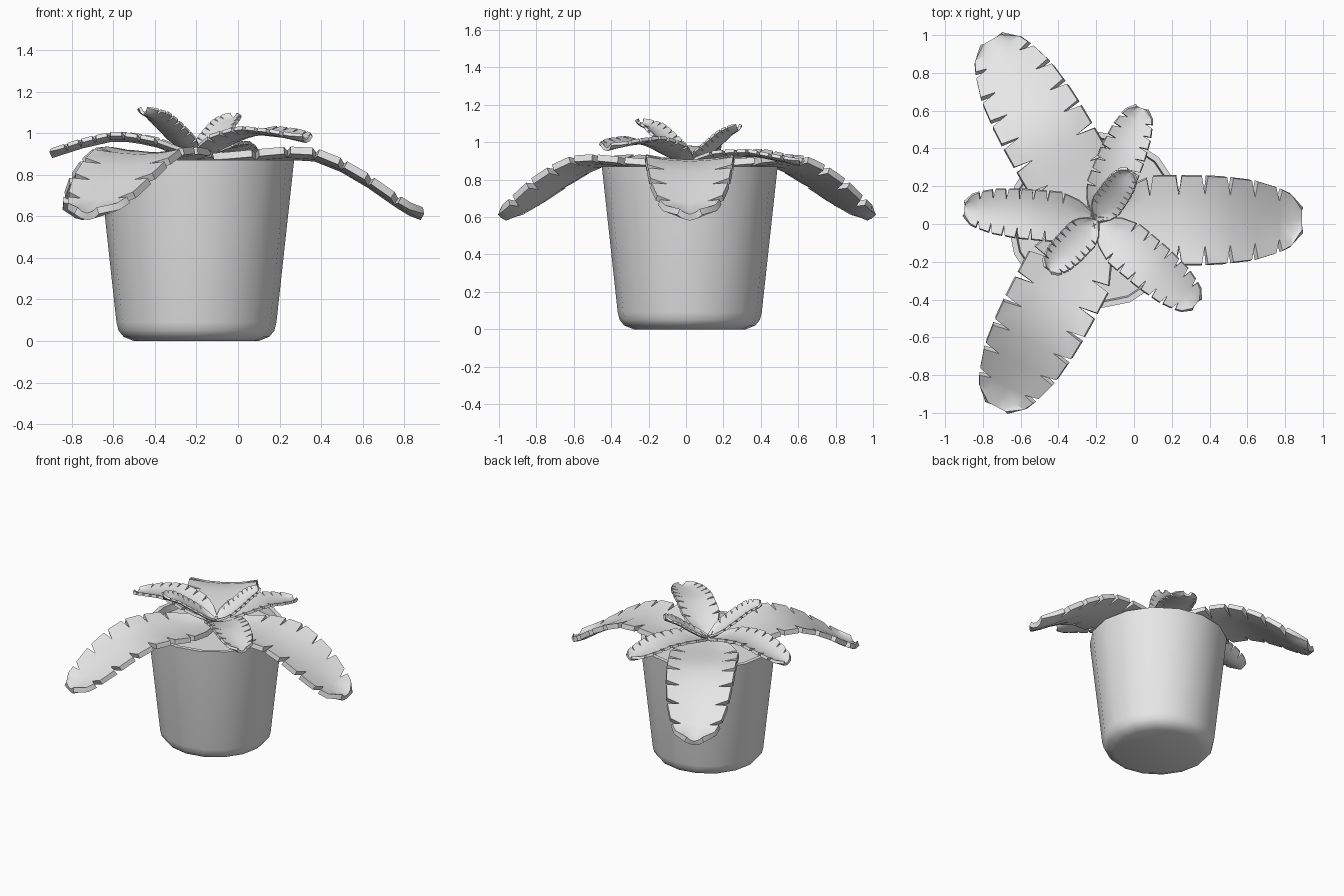
import bpy, bmesh, math

if "Cube" in bpy.data.objects:
    bpy.data.objects.remove(bpy.data.objects["Cube"], do_unlink=True)

CENTER = (-0.2, 0.02)
SIDES = 16

grey = bpy.data.materials.new("plain grey")
grey.use_nodes = True
grey.diffuse_color = (0.8, 0.8, 0.8, 1)
grey.node_tree.nodes["Principled BSDF"].inputs["Base Color"].default_value = (0.8, 0.8, 0.8, 1)


def interp(points, t):
    """Piecewise linear lookup in a short list of (t, value) pairs."""
    for (a, va), (b, vb) in zip(points, points[1:]):
        if t <= b:
            return va + (vb - va) * (t - a) / (b - a)
    return points[-1][1]


def finish(name, bm, angle, thickness=0):
    mesh = bpy.data.meshes.new(name)
    bm.to_mesh(mesh)
    bm.free()
    obj = bpy.data.objects.new(name, mesh)
    bpy.context.collection.objects.link(obj)
    mesh.materials.append(grey)
    bpy.ops.object.select_all(action='DESELECT')
    obj.select_set(True)
    bpy.context.view_layer.objects.active = obj
    if thickness:
        mod = obj.modifiers.new("Thickness", 'SOLIDIFY')
        mod.thickness = thickness
        mod.offset = -1
        bpy.ops.object.modifier_apply(modifier=mod.name)
    bpy.ops.object.shade_smooth_by_angle(angle=math.radians(angle))
    return obj


def lathe(name, profile, cap_first=False, cap_last=False):
    """Sweep a radius/height profile around the pot axis."""
    bm = bmesh.new()
    rings = []
    for r, z in profile:
        turns = [2 * math.pi * i / SIDES for i in range(SIDES)]
        rings.append([bm.verts.new((CENTER[0] + r * math.cos(a), CENTER[1] + r * math.sin(a), z))
                      for a in turns])
    for low, high in zip(rings, rings[1:]):
        for i in range(SIDES):
            j = (i + 1) % SIDES
            bm.faces.new((low[i], low[j], high[j], high[i]))
    if cap_first:
        bm.faces.new(rings[0][::-1])
    if cap_last:
        bm.faces.new(rings[-1])
    return finish(name, bm, 35)


# Pot with rounded foot and thin rim, filled with soil
lathe("pot", [(0.3, 0), (0.35, 0.02), (0.375, 0.05), (0.385, 0.09), (0.47, 0.87),
              (0.44, 0.87), (0.43, 0.8)], cap_first=True)
lathe("soil", [(0.433, 0.82)], cap_last=True)

# Relative half width along a leaf
WIDTH = [(0, 0.15), (0.14, 0.72), (0.28, 1), (0.6, 0.98), (0.78, 0.88),
         (0.89, 0.72), (0.95, 0.57), (1, 0.22)]


def leaf(name, angle, length, half_width, heights, teeth, thickness, cup=0.12):
    """Cupped blade whose edges are cut by narrow triangular notches."""
    bm = bmesh.new()
    a = math.radians(angle)
    notches = [0.26 + 0.63 * (i / (teeth - 1)) ** 0.93 for i in range(teeth)]
    rows = [0, 0.14] + notches + [0.95, 1]
    gap = 0.09 / teeth

    def point(t, across):
        w = half_width * interp(WIDTH, t) * across
        s = t * length
        z = interp(heights, t) + cup * half_width * across ** 2
        return bm.verts.new((CENTER[0] + s * math.cos(a) - w * math.sin(a),
                             CENTER[1] + s * math.sin(a) + w * math.cos(a), z))

    def quad(*corners):
        face = bm.faces.new([point(t, v) for t, v in corners])
        face.normal_update()
        if face.normal.z < 0:
            face.normal_flip()

    for side in (-1, 1):
        inner = 0.58 * side
        for t0, t1 in zip(rows, rows[1:]):
            quad((t0, 0), (t1, 0), (t1, inner), (t0, inner))
            start = t0 + (gap if t0 in notches else 0)
            end = t1 - (gap if t1 in notches else 0)
            quad((t0, inner), (t1, inner), (end, side), (start, side))
    bmesh.ops.remove_doubles(bm, verts=bm.verts, dist=0.0005)
    return finish(name, bm, 35, thickness)


# Three large drooping leaves
DROOP = [(0, 0.87), (0.18, 0.885), (0.36, 0.905), (0.48, 0.91), (0.58, 0.885),
         (0.73, 0.8), (0.84, 0.715), (0.94, 0.64), (1, 0.615)]
for name, angle, length in (("large_leaf_left", 0, 1.09),
                            ("large_leaf_back", 120, 1.105),
                            ("large_leaf_front", 242, 1.12)):
    leaf(name, angle, length, 0.235, DROOP, 6, 0.035)

# Three medium arching leaves
leaf("medium_leaf_back", 68, 0.64, 0.12,
     [(0, 0.88), (0.3, 0.935), (0.6, 0.94), (1, 0.89)], 7, 0.018, 0.2)
leaf("medium_leaf_right", 175, 0.7, 0.13,
     [(0, 0.88), (0.3, 0.96), (0.55, 0.985), (0.8, 0.945), (1, 0.9)], 7, 0.02, 0.2)
leaf("medium_leaf_front", -40, 0.69, 0.13,
     [(0, 0.88), (0.3, 0.975), (0.55, 1.01), (0.8, 0.995), (1, 0.97)], 7, 0.018, 0.2)

# Two small upright leaves in the middle
leaf("small_leaf_back", 55, 0.31, 0.08,
     [(0, 0.88), (0.4, 0.96), (0.75, 1.04), (1, 1.075)], 7, 0.015, 0.3)
leaf("small_leaf_front", 226, 0.36, 0.09,
     [(0, 0.88), (0.4, 0.99), (0.75, 1.075), (1, 1.1)], 7, 0.015, 0.3)
